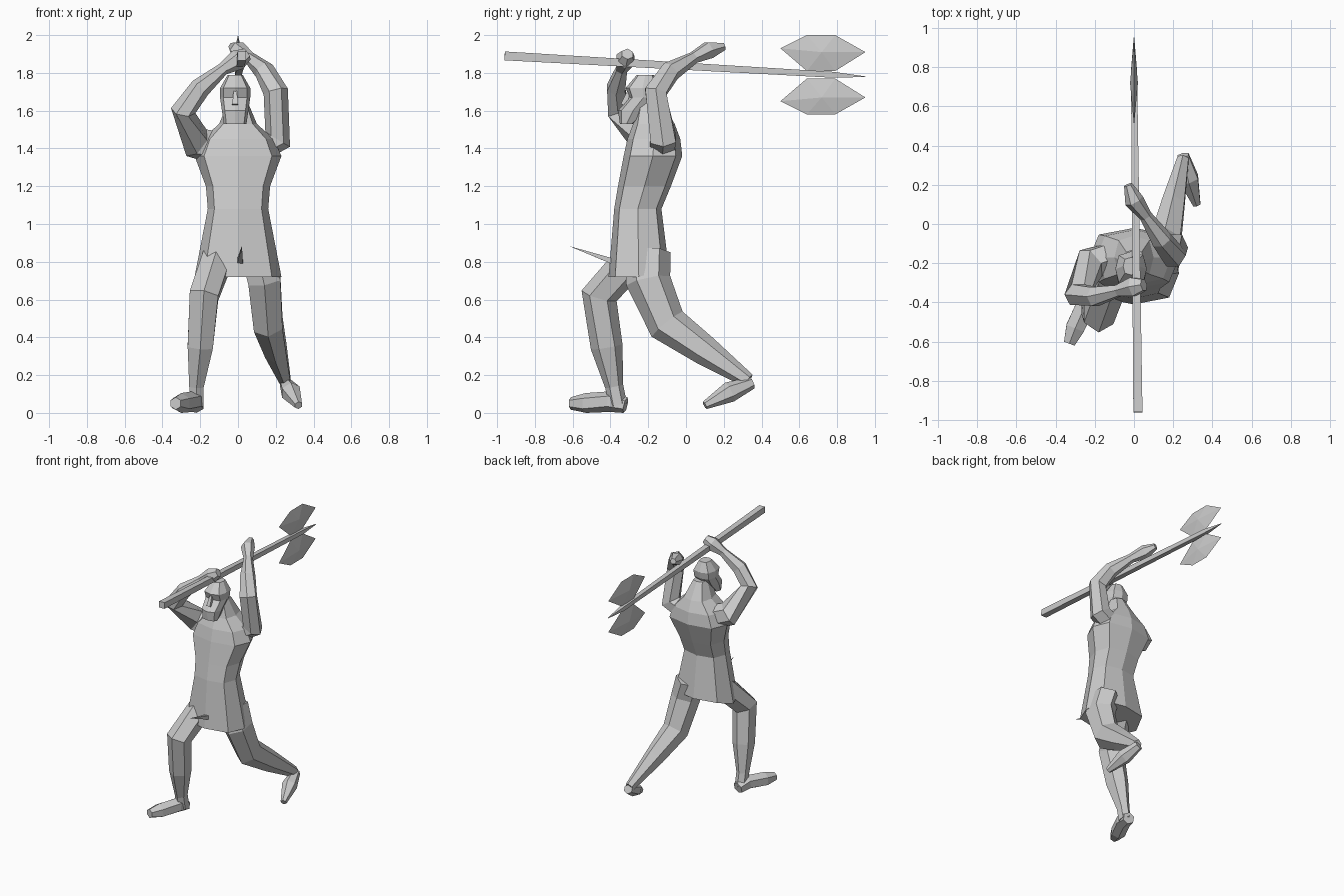
import bpy
import bmesh
import math
from mathutils import Vector

default_cube = bpy.data.objects.get("Cube")
if default_cube:
    bpy.data.objects.remove(default_cube, do_unlink=True)

# One plain grey for the whole figure
grey = (.6, .6, .6, 1)
stone = bpy.data.materials.new("plain grey")
stone.use_nodes = True
stone.diffuse_color = grey
stone.node_tree.nodes["Principled BSDF"].inputs["Base Color"].default_value = grey

sideways = Vector((1, 0, 0))
forward = Vector((0, 1, 0))


def finish(name, bm):
    """Turn a bmesh into a flat-shaded object."""
    bmesh.ops.recalc_face_normals(bm, faces=bm.faces)
    mesh = bpy.data.meshes.new(name)
    bm.to_mesh(mesh)
    bm.free()
    mesh.materials.append(stone)
    obj = bpy.data.objects.new(name, mesh)
    bpy.context.collection.objects.link(obj)
    return obj


def loft(name, rings):
    """Skin a list of equal-sized point rings and cap both ends."""
    bm = bmesh.new()
    loops = [[bm.verts.new(point) for point in ring] for ring in rings]
    for low, high in zip(loops, loops[1:]):
        for i in range(len(low)):
            bm.faces.new((low[i - 1], low[i], high[i], high[i - 1]))
    bm.faces.new(loops[0])
    bm.faces.new(loops[-1])
    return finish(name, bm)


def octagon(z, half_width, front, back, centre_x=0, squareness=.78):
    """Horizontal eight-sided ring reaching the given extents."""
    middle = Vector((centre_x, (front + back) / 2, z))
    half_depth = (back - front) / 2
    ring = []
    for i in range(8):
        angle = i * math.tau / 8
        across, along = math.cos(angle), math.sin(angle)
        if i % 2:
            across = math.copysign(squareness, across)
            along = math.copysign(squareness, along)
        ring.append(middle + Vector((across * half_width, along * half_depth, 0)))
    return ring


def limb(name, path, sides=6, reference=sideways, deepen=1):
    """Faceted tube through points given as (x, y, z, radius)."""
    centres = [Vector(point[:3]) for point in path]
    steps = [(b - a).normalized() for a, b in zip(centres, centres[1:])]
    directions = zip([steps[0]] + steps, steps + [steps[-1]])
    rings = []
    for centre, point, (arriving, leaving) in zip(centres, path, directions):
        radius = point[-1]
        along = (arriving + leaving).normalized()
        side = (reference - along * reference.dot(along)).normalized()
        depth = along.cross(side) * deepen
        ring = []
        for k in range(sides):
            angle = (k + .5) * math.tau / sides
            offset = side * math.cos(angle) + depth * math.sin(angle)
            corner = centre + offset * radius * 1.1
            corner.z = max(corner.z, 0)
            ring.append(corner)
        rings.append(ring)
    return loft(name, rings)


# Tunic, chest and neck in one body: height, half width, front, back
body_rings = [octagon(*row) for row in (
    (.72, .23, -.41, -.09),
    (1.08, .16, -.38, -.13),
    (1.2, .17, -.36, -.08),
    (1.36, .23, -.33, -.02),
    (1.45, .19, -.31, -.03),
    (1.53, .1, -.28, -.06),
    (1.65, .05, -.25, -.13),
)]
# The hem rides up behind
for corner in body_rings[0]:
    if corner.y > -.2:
        corner.z += .04
loft("tunic_body", body_rings)

# Head with a jutting beard, sunken eyes and a brow
loft("head", [octagon(*row, centre_x=-.015) for row in (
    (1.53, .06, -.35, -.28),
    (1.6, .07, -.36, -.2),
    (1.67, .08, -.3, -.15),
    (1.72, .08, -.32, -.14),
    (1.79, .04, -.26, -.17),
)])
limb("nose", [
    (-.015, -.3, 1.71, .01),
    (-.015, -.33, 1.63, .02),
], sides=4)

# Arms raised to grip the shaft
limb("left_arm", [
    (.1, -.13, 1.4, .07),
    (.21, -.12, 1.45, .07),
    (.2, -.16, 1.7, .06),
    (.14, -.08, 1.81, .05),
    (.06, .04, 1.88, .03),
    (0, .12, 1.92, .045),
    (-.03, .2, 1.94, .02),
], reference=forward)
limb("right_arm", [
    (-.1, -.17, 1.4, .08),
    (-.22, -.2, 1.43, .08),
    (-.29, -.36, 1.6, .06),
    (-.2, -.37, 1.72, .05),
    (-.08, -.34, 1.82, .03),
    (0, -.32, 1.87, .05),
    (.05, -.31, 1.9, .03),
], reference=forward)

# Legs in a long stride
limb("left_leg", [
    (.1, -.2, .85, .09),
    (.14, -.2, .7, .09),
    (.16, -.1, .47, .08),
    (.2, .1, .33, .06),
    (.25, .33, .17, .03),
], deepen=1.2)
limb("left_foot", [
    (.25, .35, .16, .03),
    (.28, .23, .11, .05),
    (.32, .1, .04, .02),
])
limb("right_leg", [
    (-.1, -.26, .84, .08),
    (-.18, -.46, .62, .08),
    (-.2, -.42, .35, .07),
    (-.22, -.38, .14, .04),
    (-.22, -.36, .04, .04),
], deepen=1.1)
limb("right_foot", [
    (-.22, -.32, .04, .04),
    (-.24, -.4, .06, .05),
    (-.3, -.53, .05, .05),
    (-.33, -.61, .05, .03),
])

# Thin spike standing out from the front of the skirt
limb("skirt_spike", [
    (.01, -.38, .8, .02),
    (.02, -.61, .88, .001),
], sides=4, reference=sideways)

# Axe shaft ending in a point
limb("axe_shaft", [
    (.02, -.96, 1.89, .03),
    (0, .78, 1.79, .02),
    (0, .95, 1.78, .002),
], sides=4)

# Twin blades mirrored about the shaft, thick in the middle and sharp all round
shaft_height = 1.79
outline = [(.64, .02), (.5, .14), (.64, .21), (.79, .21), (.95, .12), (.79, .02)]
for name, direction in (("upper_blade", 1), ("lower_blade", -1)):
    bm = bmesh.new()
    rim = [bm.verts.new((0, y, shaft_height + direction * rise)) for y, rise in outline]
    middle = sum((vert.co for vert in rim), Vector()) / len(rim)
    for bulge in (-.02, .02):
        centre = bm.verts.new(middle + sideways * bulge)
        for i, vert in enumerate(rim):
            bm.faces.new((rim[i - 1], vert, centre))
    finish(name, bm)
